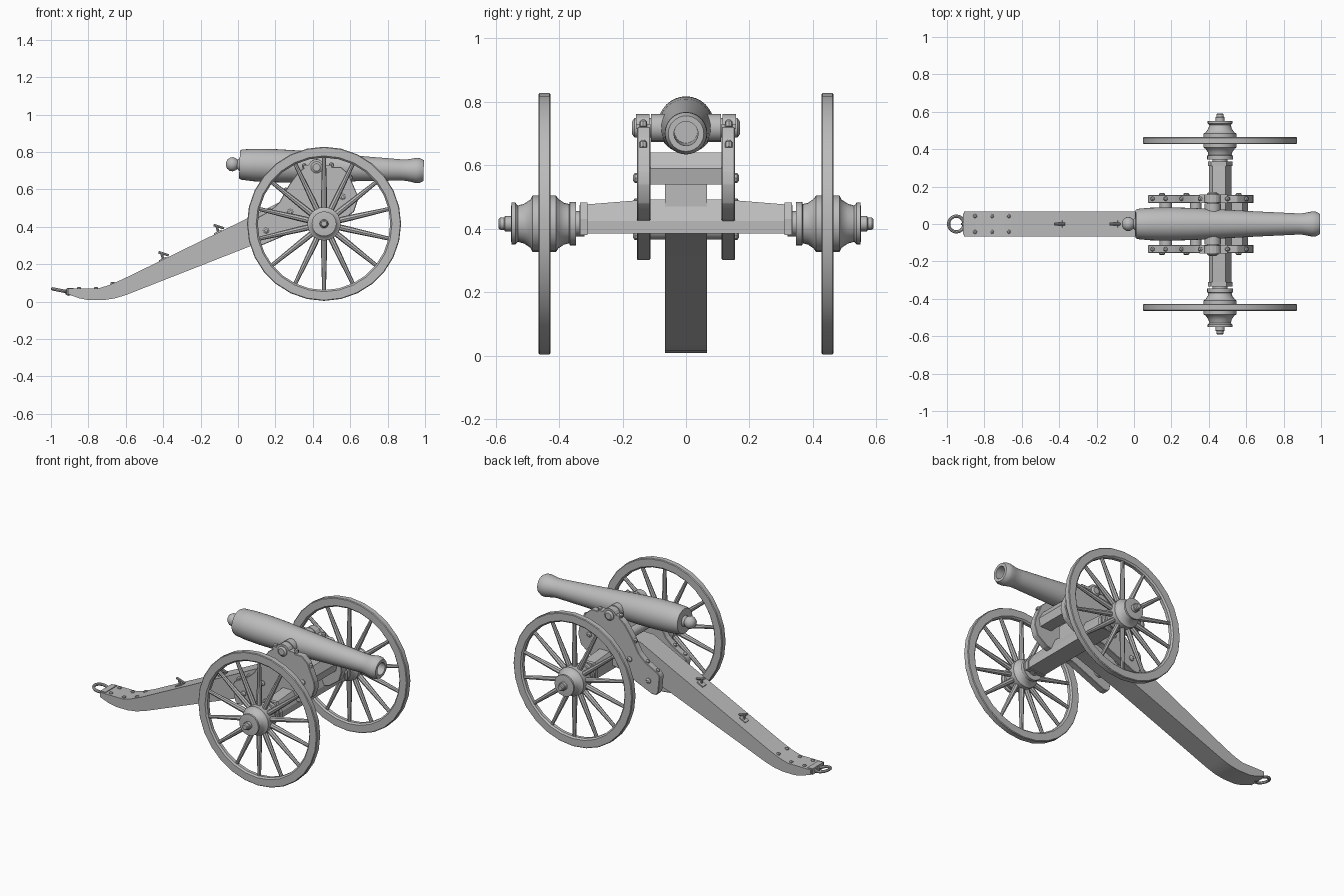
import bpy, bmesh, math
from mathutils import Vector, Matrix

cube = bpy.data.objects.get("Cube")
if cube:
    bpy.data.objects.remove(cube, do_unlink=True)

grey = bpy.data.materials.new("plain grey")
grey.use_nodes = True
grey.diffuse_color = (0.5, 0.5, 0.5, 1)
grey.node_tree.nodes["Principled BSDF"].inputs["Base Color"].default_value = (0.5, 0.5, 0.5, 1)


def finish(name, bm, matrix=None, angle=35):
    if matrix:
        bm.transform(matrix)
    bmesh.ops.recalc_face_normals(bm, faces=bm.faces)
    mesh = bpy.data.meshes.new(name)
    bm.to_mesh(mesh)
    bm.free()
    mesh.materials.append(grey)
    ob = bpy.data.objects.new(name, mesh)
    bpy.context.collection.objects.link(ob)
    bpy.ops.object.select_all(action='DESELECT')
    ob.select_set(True)
    bpy.context.view_layer.objects.active = ob
    bpy.ops.object.shade_smooth_by_angle(angle=math.radians(angle))
    return ob


def lathe(name, profile, start, direction, segs=24, closed=False):
    """Spin (distance along axis, radius) points around an axis."""
    bm = bmesh.new()
    rings = []
    for d, r in profile:
        rings.append([bm.verts.new((r * math.cos(a), r * math.sin(a), d))
                      for a in (2 * math.pi * i / segs for i in range(segs))])
    pairs = list(zip(rings, rings[1:]))
    if closed:
        pairs.append((rings[-1], rings[0]))
    for a, b in pairs:
        for i in range(segs):
            j = (i + 1) % segs
            bm.faces.new((a[i], a[j], b[j], b[i]))
    if not closed:
        bm.faces.new(rings[0])
        bm.faces.new(rings[-1])
    turn = Vector(direction).to_track_quat('Z', 'Y').to_matrix().to_4x4()
    return finish(name, bm, Matrix.Translation(start) @ turn)


def slab(name, outline, y0, y1, bevel=0.0):
    """Extrude an x-z outline from y0 to y1."""
    bm = bmesh.new()
    face = bm.faces.new([bm.verts.new((x, y0, z)) for x, z in outline])
    ext = bmesh.ops.extrude_face_region(bm, geom=[face])
    verts = [v for v in ext["geom"] if isinstance(v, bmesh.types.BMVert)]
    bmesh.ops.translate(bm, verts=verts, vec=(0, y1 - y0, 0))
    if bevel:
        bmesh.ops.bevel(bm, geom=bm.edges[:], offset=bevel, segments=1, affect='EDGES')
    return finish(name, bm, angle=20)


def rod(name, a, b, r0, r1=None, segs=10):
    a, b = Vector(a), Vector(b)
    return lathe(name, [(0, r0), ((b - a).length, r0 if r1 is None else r1)], a, b - a, segs)


def stud(name, point, direction, r=0.011, h=0.009):
    lathe(name, [(-0.01, r), (h * 0.5, r), (h, r * 0.5)], point, direction, 8)


def torus(name, centre, radius, tube, tilt):
    ring = [(tube * math.sin(a), radius + tube * math.cos(a))
            for a in (2 * math.pi * i / 8 for i in range(8))]
    lathe(name, ring, centre, tilt, 20, closed=True)


# Barrel, with a hollow bore, leaning slightly towards the muzzle
tilt = Vector((0.98, 0, -0.033)).normalized()
breech = Vector((0.008, 0, 0.733))
lathe("barrel", [(0, 0.03), (0, 0.075), (0.012, 0.081), (0.08, 0.087), (0.18, 0.089), (0.3, 0.086),
                 (0.45, 0.078), (0.65, 0.067), (0.86, 0.057), (0.89, 0.057), (0.92, 0.062),
                 (0.945, 0.067), (0.965, 0.066), (0.985, 0.056), (0.985, 0.038), (0.8, 0.036)],
      breech, tilt, 32)
lathe("breech_knob", [(-0.072, 0.01), (-0.066, 0.024), (-0.05, 0.036), (-0.035, 0.038),
                      (-0.02, 0.032), (-0.012, 0.025), (0, 0.034), (0.01, 0.04)], breech, tilt, 16)
lathe("trunnions", [(-0.17, 0.02), (-0.162, 0.031), (-0.11, 0.031), (-0.11, 0.044), (0.11, 0.044),
                    (0.11, 0.031), (0.162, 0.031), (0.17, 0.02)], (0.42, 0, 0.718), (0, 1, 0), 16)

# Trail beam
slab("trail", [(-0.91, 0.07), (-0.75, 0.07), (-0.69, 0.088), (-0.62, 0.118), (0.05, 0.445),
               (0.27, 0.555), (0.5, 0.555), (0.5, 0.42), (0.36, 0.4), (0.05, 0.29), (-0.6, 0.035),
               (-0.66, 0.017), (-0.72, 0.008), (-0.8, 0.008), (-0.85, 0.018), (-0.91, 0.04)],
     -0.066, 0.066)
for x, z in ((-0.85, 0.07), (-0.76, 0.07), (-0.67, 0.097)):
    for y in (-0.042, 0.042):
        stud("trail_stud", (x, y, z), (0, 0, 1))

# Towing ring and its plates
torus("tow_ring", (-0.95, 0, 0.06), 0.042, 0.009, (0.2, 0, 1))
torus("tow_ring_collar", (-0.905, 0, 0.052), 0.014, 0.007, (0, 1, 0))
slab("tow_plate", [(-0.915, 0.036), (-0.915, 0.074), (-0.88, 0.074), (-0.88, 0.036)], -0.055, 0.055)

# Hooks on top of the trail
for x, z in ((-0.4, 0.225), (-0.105, 0.37)):
    slab("hook_base", [(x - 0.02, z - 0.015), (x + 0.02, z + 0.005), (x + 0.016, z + 0.015),
                       (x - 0.024, z - 0.005)], -0.018, 0.018)
    rod("hook_stem", (x, 0, z), (x - 0.01, 0, z + 0.036), 0.007)
    rod("hook_arm", (x - 0.025, 0, z + 0.04), (x + 0.03, 0, z + 0.022), 0.007)

# Side cheeks, caps, straps and studs
cheek = [(0.085, 0.32), (0.1, 0.302), (0.13, 0.302), (0.36, 0.4), (0.55, 0.43), (0.62, 0.48),
         (0.64, 0.54), (0.635, 0.58), (0.59, 0.685), (0.55, 0.72), (0.36, 0.72), (0.32, 0.69),
         (0.27, 0.62), (0.22, 0.53), (0.17, 0.485), (0.085, 0.44), (0.075, 0.42)]
for s in (-1, 1):
    slab("cheek", cheek, s * 0.112, s * 0.155, 0.003)
    arch = [(0.42 + 0.045 * math.cos(a), 0.718 + 0.043 * math.sin(a))
            for a in (math.pi * i / 8 for i in range(9))]
    slab("trunnion_cap", arch, s * 0.115, s * 0.157)
    slab("cap_strap", [(0.35, 0.715), (0.35, 0.73), (0.5, 0.73), (0.5, 0.715)], s * 0.112, s * 0.157)
    for x, z in ((0.1, 0.448), (0.17, 0.485), (0.255, 0.595), (0.355, 0.725), (0.5, 0.73), (0.6, 0.665)):
        stud("cheek_stud", (x, s * 0.135, z), (-0.3, 0, 1), 0.012, 0.014)
    for x, z in ((0.15, 0.38), (0.28, 0.48), (0.56, 0.56)):
        stud("cheek_side_bolt", (x, s * 0.155, z), (0, s, 0), 0.016, 0.012)

# Spacers joining the two cheeks
for x, z, r in ((0.17, 0.4, 0.034), (0.33, 0.6, 0.03)):
    rod("cheek_spacer", (x, -0.115, z), (x, 0.115, z), r, segs=12)
slab("front_transom", [(0.52, 0.54), (0.6, 0.54), (0.61, 0.59), (0.58, 0.64), (0.52, 0.64)], -0.115, 0.115)

# Axle beam: chamfered section, tapering to both ends
bm = bmesh.new()
section = [(0.4, 0.385), (0.52, 0.385), (0.52, 0.425), (0.49, 0.493), (0.42, 0.493), (0.4, 0.46)]
loops = []
for y in (-0.335, -0.11, 0.11, 0.335):
    drop = 0.018 if abs(y) > 0.2 else 0
    loops.append([bm.verts.new((x, y, z - (drop if z > 0.43 else 0))) for x, z in section])
for a, b in zip(loops, loops[1:]):
    for i in range(6):
        j = (i + 1) % 6
        bm.faces.new((a[i], a[j], b[j], b[i]))
bm.faces.new(loops[0])
bm.faces.new(loops[-1])
finish("axle_beam", bm, angle=15)
for s in (-1, 1):
    slab("axle_band", [(0.395, 0.38), (0.526, 0.38), (0.526, 0.43), (0.495, 0.482), (0.412, 0.482),
                       (0.395, 0.46)], s * 0.31, s * 0.334)

# Wheels: rim, hub, axle tip and spokes
SPOKES = 14
for s in (-1, 1):
    centre = Vector((0.46, s * 0.446, 0.416))
    lathe("wheel_rim", [(-0.019, 0.363), (-0.019, 0.408), (-0.015, 0.412), (0.015, 0.412),
                        (0.019, 0.408), (0.019, 0.363), (0.01, 0.354), (-0.01, 0.354)],
          centre, (0, s, 0), 28, closed=True)
    lathe("wheel_hub", [(0.346, 0.05), (0.346, 0.069), (0.366, 0.069), (0.368, 0.062), (0.385, 0.066),
                        (0.402, 0.078), (0.41, 0.089), (0.484, 0.089), (0.49, 0.076), (0.51, 0.063),
                        (0.53, 0.057), (0.538, 0.066), (0.55, 0.066), (0.552, 0.045), (0.552, 0.03)],
          (0.46, 0, 0.416), (0, s, 0), 24)
    lathe("axle_tip", [(0.32, 0.04), (0.35, 0.04), (0.35, 0.024), (0.57, 0.024), (0.573, 0.02),
                       (0.586, 0.019), (0.591, 0.014)], (0.46, 0, 0.416), (0, s, 0), 12)
    for i in range(SPOKES):
        a = 2 * math.pi * i / SPOKES
        out = Vector((math.sin(a), 0, math.cos(a)))
        lathe("spoke", [(0.07, 0.016), (0.14, 0.016), (0.33, 0.011), (0.365, 0.011)], centre, out, 8)
